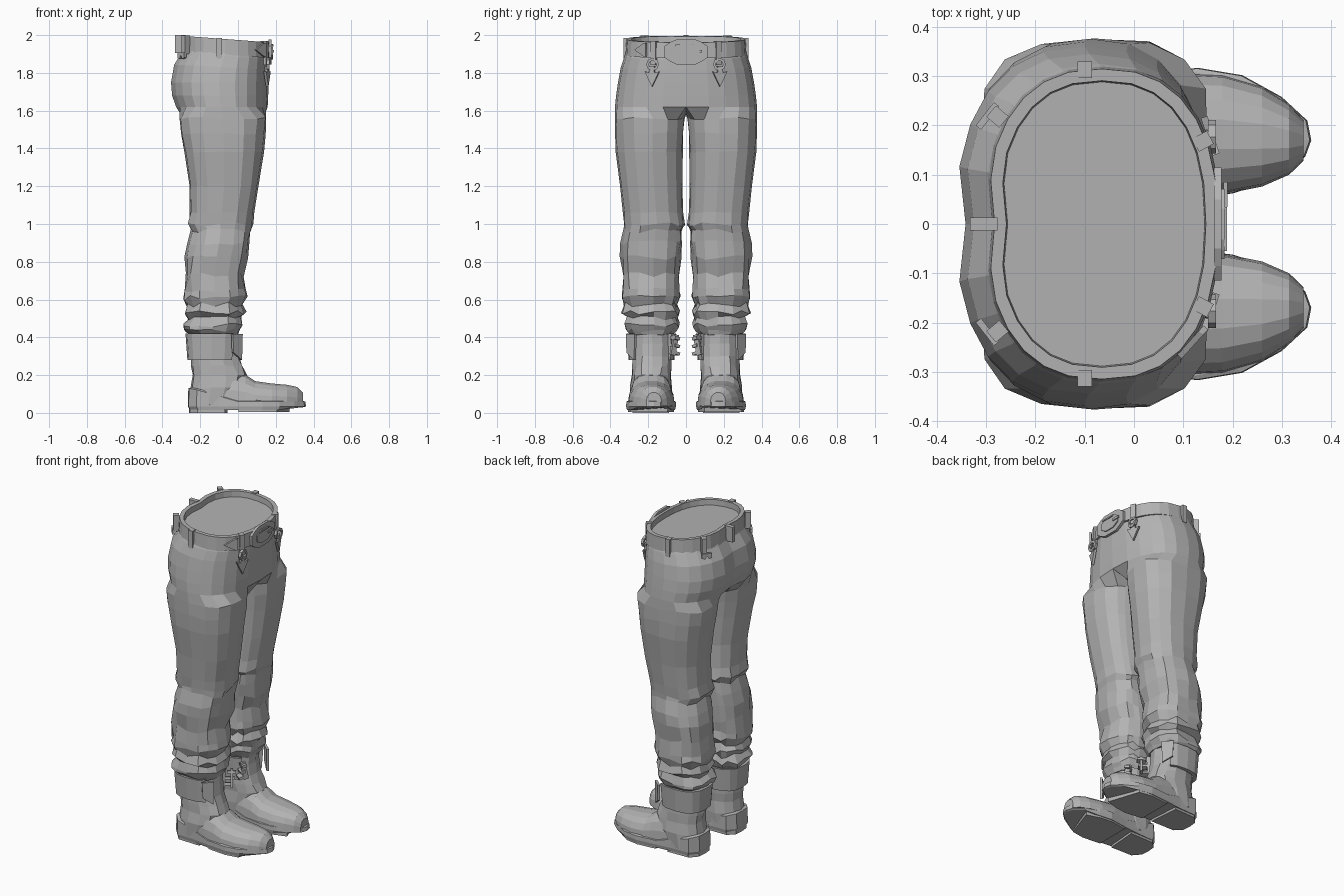
import bpy, bmesh, math, random
from mathutils import Matrix, Vector

if "Cube" in bpy.data.objects:
    bpy.data.objects.remove(bpy.data.objects["Cube"])

rng = random.Random(4)
grey = bpy.data.materials.new("plain grey")
grey.diffuse_color = (0.45, 0.45, 0.45, 1)
grey.use_nodes = True
grey.node_tree.nodes["Principled BSDF"].inputs["Base Color"].default_value = grey.diffuse_color


def finish(name, bm, mirror=False):
    bmesh.ops.recalc_face_normals(bm, faces=bm.faces)
    me = bpy.data.meshes.new(name)
    bm.to_mesh(me)
    bm.free()
    me.materials.append(grey)
    ob = bpy.data.objects.new(name, me)
    bpy.context.collection.objects.link(ob)
    if mirror:
        ob.modifiers.new("mirror", 'MIRROR').use_axis = (False, True, False)
    return ob


def loft(name, rings, mirror=False, caps=(True, True), loop=False):
    """Skin closed rings of points; faces lying on the mirror plane are left out."""
    bm = bmesh.new()
    vs = [[bm.verts.new(p) for p in r] for r in rings]
    n = len(vs[0])
    pairs = list(zip(vs, vs[1:])) + ([(vs[-1], vs[0])] if loop else [])
    for a, b in pairs:
        for i in range(n):
            f = [a[i], a[(i + 1) % n], b[(i + 1) % n], b[i]]
            if any(abs(v.co.y) > 1e-6 for v in f):
                bm.faces.new(f)
    if caps[0]:
        bm.faces.new(vs[0])
    if caps[1]:
        bm.faces.new(vs[-1])
    return finish(name, bm, mirror)


def sup(a, n=2.4):
    """Unit point on a rounded-square outline at angle a in degrees."""
    c, s = math.cos(math.radians(a)), math.sin(math.radians(a))
    return (math.copysign(abs(c) ** (2 / n), c), math.copysign(abs(s) ** (2 / n), s))


def oval(a, xb, xf, yi, yo, n=2.4):
    c, s = sup(a, n)
    return (xb + xf) / 2 + c * (xf - xb) / 2, (yi + yo) / 2 + s * (yo - yi) / 2


def box(name, loc, size, rot=0, mirror=False, tilt=0):
    bm = bmesh.new()
    m = (Matrix.Translation(loc) @ Matrix.Rotation(math.radians(rot), 4, 'Z')
         @ Matrix.Rotation(math.radians(tilt), 4, 'X') @ Matrix.Diagonal((*size, 1)))
    bmesh.ops.create_cube(bm, size=1, matrix=m)
    return finish(name, bm, mirror)


def plate(name, pts, loc, thick, rot=0, mirror=False):
    """Flat outline facing +x, turned about z."""
    m = Matrix.Translation(loc) @ Matrix.Rotation(math.radians(rot), 4, 'Z')
    return loft(name, [[m @ Vector((x, y, z)) for y, z in pts] for x in (0, thick)], mirror)


# Trousers: half pelvis rings run into leg rings, then mirrored
pelvis = [  # z, back x, front x, outer y
    (1.94, -.285, .155, .30), (1.89, -.305, .162, .325), (1.83, -.345, .163, .345),
    (1.75, -.362, .162, .36), (1.68, -.356, .16, .37), (1.62, -.335, .157, .376)]
legs = [  # z, back x, front x, inner y, outer y
    (1.56, -.312, .153, .008, .38), (1.48, -.302, .147, .014, .38),
    (1.38, -.285, .137, .018, .373), (1.2, -.258, .11, .02, .35),
    (1.06, -.255, .085, .016, .334), (1.0, -.268, .075, .008, .328),
    (.965, -.248, .066, .022, .332), (.9, -.262, .062, .02, .345),
    (.82, -.277, .052, .028, .348), (.73, -.28, .028, .034, .338),
    (.65, -.284, .037, .034, .338), (.61, -.288, .042, .032, .342),
    (.575, -.268, .024, .05, .325), (.53, -.29, .04, .03, .34),
    (.5, -.272, .022, .05, .318), (.465, -.292, .03, .035, .33),
    (.44, -.285, .012, .05, .32), (.415, -.255, .0, .07, .295)]
OUT, INN = 13, 5
rings = []
for i, (z, xb, xf, yo) in enumerate(pelvis):
    ring = []
    tilt = (.09, .085, .05, 0, 0, 0)[i]
    for k in range(OUT):
        x, y = oval(180 * k / (OUT - 1), xb, xf, -yo, yo)
        if k == OUT - 1:
            x += .02                       # cleft at the back
        y = 0 if k in (0, OUT - 1) else y
        ring.append((x, y, z - tilt * (x + .07)))
    for j in range(1, INN + 1):
        t = j / (INN + 1)
        ring.append((xb + .02 + (xf - xb - .02) * t, 0, z - .04 * math.sin(math.pi * t) * (i == 5)))
    rings.append(ring)
angles = [-50 + 280 * k / (OUT - 1) for k in range(OUT)]
angles += [230 + 80 * j / (INN + 1) for j in range(1, INN + 1)]
for z, xb, xf, yi, yo in legs:
    amp = .009 if .43 < z < 1.03 else .005 if 1.4 < z < 1.6 else .002
    ring = []
    for a in angles:                       # creased cloth at knee and shin
        d = rng.uniform(-amp, amp)
        x, y = oval(a, xb - d, xf + d, yi - d * .6, yo + d, 2.5)
        ring.append((x, max(y, .004), z + rng.uniform(-1.6, 1.6) * amp))
    rings.append(ring)
loft("trousers", rings, True, caps=(False, True))


# Belt with a lid closing the waist
def belt_xy(a, off=0):
    x, y = oval(a, -.3 - off, .17 + off, -.315 - off, .315 + off)
    return x + max(0, 1 - abs(y) / .12) * .017 * (x < -.2), y


def belt_z(x):
    return 1.979 - .075 * (x + .065)


sections = []
for i in range(28):
    a = 360 * i / 28
    sec = []
    for off, dz in ((.005, -.083), (0, 0), (-.024, 0), (-.03, -.083)):
        x, y = belt_xy(a, off)
        sec.append((x, y, belt_z(x) + dz))
    sections.append(sec)
loft("belt", sections, caps=(False, False), loop=True)

bm = bmesh.new()
rim = []
for i in range(28):
    x, y = belt_xy(360 * i / 28, -.02)
    rim.append(bm.verts.new((x, y, belt_z(x) - .035)))
mid = bm.verts.new((-.09, 0, belt_z(-.09) - .035))
for i in range(28):
    bm.faces.new((rim[i], rim[(i + 1) % 28], mid))
finish("waist_lid", bm)

# Belt loops
for i, (x, y, rot, w, h) in enumerate([(-.1, .313, 90, .03, .11), (-.277, .218, 140, .03, .1),
                                       (.14, .168, 28, .03, .125)]):
    box(f"belt_loop_{i}", (x, y, belt_z(x) - h / 2 + .004), (.034, w, h), rot, True)
box("back_belt_loop", (-.305, 0, 1.953), (.055, .026, .094))

# Buckle, its raised frame and prong, and the pointed strap end
buckle = [(-.115, -.03), (-.085, -.05), (-.05, -.068), (.05, -.068), (.085, -.05), (.115, -.03),
          (.115, .03), (.085, .05), (.05, .065), (-.05, .065), (-.085, .05), (-.115, .03)]
plate("buckle", buckle, (.162, 0, 1.912), .016)
plate("buckle_panel", [(y * .62, z * .62) for y, z in buckle], (.178, 0, 1.912), .006)
box("buckle_slot", (.186, -.01, 1.945), (.006, .09, .008))
box("buckle_prong", (.186, .06, 1.915), (.008, .05, .014))
plate("strap_point", [(-.045, 0), (.02, -.036), (.035, -.036), (.035, .036), (.02, .036)],
      (.118, -.232, 1.922), .012, -42)

# Hanging ornaments under the front loops
ring = []
for i in range(8):
    c, s = math.cos(i * math.pi / 4), math.sin(i * math.pi / 4)
    ring.append([(.158 + dx, .177 + c * r, 1.845 + s * r)
                 for dx, r in ((-.008, .02), (.008, .02), (.008, .034), (-.008, .034))])
loft("pendant_ring", ring, True, caps=(False, False), loop=True)
plate("pendant", [(-.012, .055), (.012, .055), (.014, .02), (.04, .025), (0, -.055),
                  (-.04, .025), (-.014, .02)], (.148, .177, 1.782), .014, 18, True)
plate("back_clip", [(-.03, .015), (.03, .015), (.03, -.012), (.012, -.02), (0, 0), (-.012, -.02),
                    (-.03, -.012)], (-.292, .215, 1.893), .014, 142, True)

# Boot shaft
shaft = [(.04, -.252, .0, .078, .292), (.13, -.25, .03, .075, .295), (.2, -.242, .048, .08, .29),
         (.25, -.248, .027, .076, .285), (.3, -.248, .006, .076, .282), (.37, -.25, .0, .075, .285),
         (.44, -.25, -.005, .075, .285)]
rings = []
for z, *b in shaft:
    ring = []
    for i in range(14):
        d = rng.uniform(-.005, .005)
        x, y = oval(360 * i / 14, *b, 2.3)
        ring.append((x + d, y + d, z + d))
    rings.append(ring)
loft("boot_shaft", rings, True)

# Boot foot, skinned from instep to toe
foot = [(-.12, .105, .22, .185), (-.03, .112, .23, .186), (.04, .118, .205, .185),
        (.09, .124, .17, .184), (.18, .122, .157, .182), (.26, .102, .15, .178),
        (.315, .072, .138, .172), (.344, .042, .108, .17)]
rings = []
for x, w, zt, cy in foot:
    ring = []
    for i in range(10):
        c, s = sup(180 * i / 9, 2.5)
        ring.append((x, cy + w * c, .04 + (zt - .04) * s))
    rings.append(ring)
loft("boot_foot", rings, True)

# Sole with raised heel wall, heel block below
outline = [(-.262, .13), (-.266, .18), (-.262, .24), (-.22, .288), (-.1, .294), (0, .305),
           (.13, .317), (.22, .302), (.3, .258), (.352, .21), (.36, .17), (.348, .137),
           (.29, .09), (.2, .062), (.12, .053), (0, .07), (-.1, .08), (-.22, .085)]


def inset(p, k):
    return .04 + (p[0] - .04) * k, .185 + (p[1] - .185) * k


def wall(x):
    return .06 + .07 * min(1, max(0, -x / .25))


sole = [[(*inset(p, .96), .014 + .016 * (p[0] > .28)) for p in outline],
        [(*p, .035) for p in outline], [(*inset(p, .99), wall(p[0])) for p in outline],
        [(*inset(p, .93), wall(p[0]) + .004) for p in outline]]
loft("boot_sole", sole, True)
heel = [(-.255, .13), (-.26, .18), (-.255, .235), (-.215, .28), (-.07, .284), (-.055, .09),
        (-.215, .092)]
loft("boot_heel", [[(x, y, z) for x, y in heel] for z in (0, .03)], True)
tread = [inset(p, .93) for p in outline if p[0] > -.01 and p[0] < .3]
loft("boot_tread", [[(x, y, z) for x, y in tread] for z in (.004, .03)], True)

# Ankle cuff wrapped round the back, open at the front
sections = []
for i in range(13):
    a = 48 + 262 * i / 12
    sec = []
    for off, z in ((0, .28), (.01, .42), (-.012, .42), (-.022, .28)):
        x, y = oval(a, -.268 - off, .005 + off, .062 - off, .304 + off, 2.6)
        sec.append((x, y, z))
    sections.append(sec)
loft("ankle_cuff", sections, True)

# Cuff fastening: inner buckle bars and outer strap end
for i, z in enumerate((.315, .355, .395)):
    box(f"cuff_bar_{i}", (-.025 + .01 * i, .058, z), (.05, .03, .016), -35, True, 15)
box("cuff_buckle", (.0, .062, .36), (.014, .03, .11), -35, True, 12)
plate("cuff_strap_end", [(-.03, -.07), (.03, -.03), (.035, .068), (-.035, .068)],
      (-.01, .285, .35), .014, 48, True)
